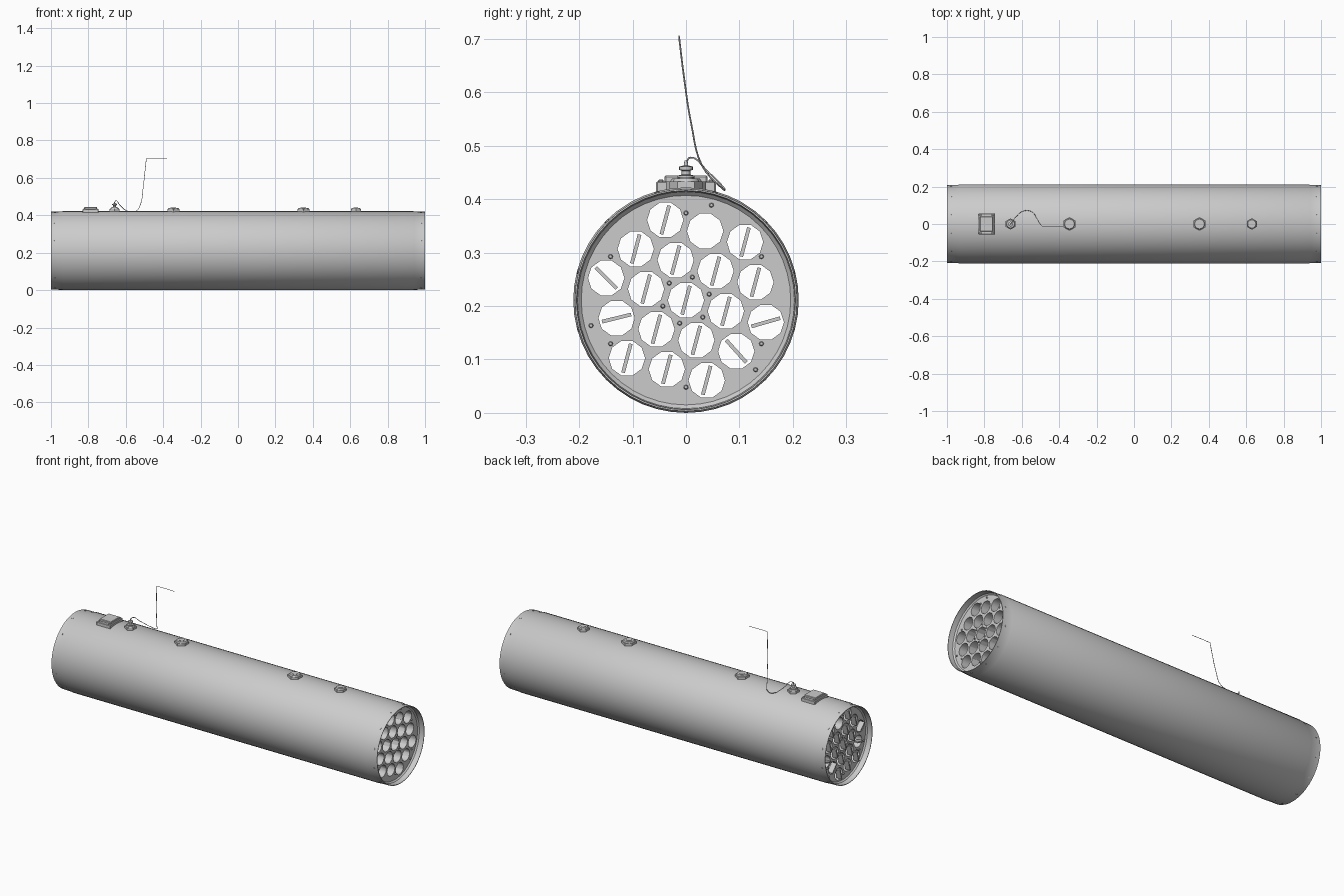
import bpy, bmesh, math
from mathutils import Matrix, Vector

if "Cube" in bpy.data.objects:
    bpy.data.objects.remove(bpy.data.objects["Cube"])

CZ, PITCH, TUBE_R = 0.211, 0.0775, 0.034
TILT = math.radians(-15.5)
PLATE_X = 0.965


def make_object(name, bm, smooth=True):
    bmesh.ops.recalc_face_normals(bm, faces=bm.faces)
    mesh = bpy.data.meshes.new(name)
    bm.to_mesh(mesh)
    bm.free()
    ob = bpy.data.objects.new(name, mesh)
    bpy.context.collection.objects.link(ob)
    if smooth:
        bpy.ops.object.select_all(action='DESELECT')
        ob.select_set(True)
        bpy.context.view_layer.objects.active = ob
        bpy.ops.object.shade_smooth_by_angle(angle=math.radians(32))
    return ob


def add_cyl(bm, p, axis, r, depth, n, r2=None):
    rot = Vector((0, 0, 1)).rotation_difference(Vector(axis)).to_matrix().to_4x4()
    bmesh.ops.create_cone(bm, cap_ends=True, segments=n, radius1=r, radius2=r if r2 is None else r2,
                          depth=depth, matrix=Matrix.Translation(p) @ rot)


def add_box(bm, p, size, rot_x=0):
    m = Matrix.Translation(p) @ Matrix.Rotation(rot_x, 4, 'X') @ Matrix.Diagonal((*size, 1))
    return bmesh.ops.create_cube(bm, size=1, matrix=m)['verts']


def lathe(bm, profile, origin, axis, n):
    """Spin (along, radius) pairs about an axis through origin."""
    axis, origin = Vector(axis), Vector(origin)
    side = Vector((0, 1, 0))
    vs = [bm.verts.new(origin + axis * a + side * r) for a, r in profile]
    es = [bm.edges.new(e) for e in zip(vs, vs[1:])]
    bmesh.ops.spin(bm, geom=vs + es, cent=origin, axis=axis, angle=math.tau, steps=n)
    bmesh.ops.remove_doubles(bm, verts=bm.verts, dist=1e-5)


# hexagonal layout of the nineteen tubes
tubes = []
for i in range(-2, 3):
    for j in range(-2, 3):
        if abs(i + j) <= 2:
            v = Vector((i + j * 0.5, j * math.sqrt(3) / 2)) * PITCH
            v.rotate(Matrix.Rotation(TILT, 2))
            tubes.append(Vector((0, v.x, CZ + v.y)))

# pod body: outer skin, end bands, rims and recessed end plates
half = [(PLATE_X, 0), (PLATE_X, 0.196), (0.972, 0.203), (1.0, 0.205), (1.0, 0.208), (0.94, 0.2095), (0.937, 0.211)]
bm = bmesh.new()
lathe(bm, half + [(-a, r) for a, r in reversed(half)], (0, 0, CZ), (1, 0, 0), 48)
body = make_object("pod_body", bm, smooth=False)

# bore the launch tubes
bm = bmesh.new()
for t in tubes:
    add_cyl(bm, t, (1, 0, 0), TUBE_R, 2.2, 10)
cutter = make_object("tube_cutter", bm, smooth=False)
cutter.hide_render = True
mod = body.modifiers.new("tubes", 'BOOLEAN')
mod.object, mod.operation, mod.solver = cutter, 'DIFFERENCE', 'EXACT'
bpy.context.view_layer.objects.active = body
body.select_set(True)
bpy.ops.object.modifier_apply(modifier=mod.name)
bpy.data.objects.remove(cutter)
bpy.ops.object.select_all(action='DESELECT')
body.select_set(True)
bpy.context.view_layer.objects.active = body
bpy.ops.object.shade_smooth_by_angle(angle=math.radians(38))

# contact arms across the rear of the tubes; a few are turned, one is missing
turned = {(-0.15, 0.25): 135, (-0.13, 0.18): 14, (0.15, 0.17): 16, (0.096, 0.118): 132}
bm = bmesh.new()
for t in tubes:
    if (t - Vector((0, 0.035, 0.345))).length < 0.02:
        continue
    ang = 75
    for (y, z), a in turned.items():
        if (t - Vector((0, y, z))).length < 0.02:
            ang = a
    add_box(bm, t + Vector((-0.965, 0, 0)), (0.03, 0.056, 0.007), math.radians(ang))
make_object("contact_arms", bm, smooth=False)

# end plate screws and rivets round the end bands
bm = bmesh.new()
for s in (-1, 1):
    spots = [(0.184, 75 + 120 * k) for k in range(3)] + [(0.163, 30 + 60 * k) for k in range(6)]
    spots += [(PITCH / math.sqrt(3), 14.5 + 60 * k) for k in range(6)]
    for r, a in spots:
        a = math.radians(a)
        add_cyl(bm, (s * (PLATE_X + 0.002), r * math.cos(a), CZ + r * math.sin(a)), (s, 0, 0),
                0.005, 0.008, 8, 0.003)
    for k in range(12):
        a = math.tau * (k + 0.5) / 12
        d = Vector((0, math.cos(a), math.sin(a)))
        add_cyl(bm, Vector((s * 0.978, 0, CZ)) + d * 0.2085, d, 0.005, 0.003, 8)
make_object("screws_and_rivets", bm)

# hexagonal suspension lugs and caps along the top
bm = bmesh.new()
for x, r in ((-0.345, 0.037), (0.35, 0.037), (0.63, 0.031), (-0.66, 0.030)):
    add_cyl(bm, (x, 0, 0.422), (0, 0, 1), r, 0.022, 6)
    add_cyl(bm, (x, 0, 0.436), (0, 0, 1), r * 0.8, 0.006, 16, r * 0.7)
    add_cyl(bm, (x, 0, 0.439), (0, 0, 1), r * 0.4, 0.004, 12)
make_object("suspension_lugs", bm)

# cable socket post
bm = bmesh.new()
lathe(bm, [(0.425, 0), (0.425, 0.016), (0.444, 0.016), (0.446, 0.008), (0.453, 0.008), (0.455, 0.013),
           (0.461, 0.013), (0.463, 0.004), (0.472, 0.003), (0.472, 0)], (-0.66, 0, 0), (0, 0, 1), 14)
make_object("cable_post", bm)

# electrical receptacle box on a base plate
bm = bmesh.new()
add_box(bm, (-0.788, 0, 0.418), (0.085, 0.112, 0.03))
add_box(bm, (-0.788, 0, 0.433), (0.07, 0.08, 0.022))
for y in (-0.047, 0.047):
    for x in (-0.82, -0.756):
        add_cyl(bm, (x, y, 0.434), (0, 0, 1), 0.006, 0.006, 8)
ob = make_object("receptacle_box", bm, smooth=False)
bev = ob.modifiers.new("bevel", 'BEVEL')
bev.width, bev.segments = 0.003, 1


def wire(name, pts, r):
    cu = bpy.data.curves.new(name, 'CURVE')
    cu.dimensions, cu.bevel_depth, cu.bevel_resolution, cu.resolution_u = '3D', r, 1, 5
    cu.use_fill_caps = True
    sp = cu.splines.new('BEZIER')
    sp.bezier_points.add(len(pts) - 1)
    for bp, p in zip(sp.bezier_points, pts):
        bp.co = p
        bp.handle_left_type = bp.handle_right_type = 'AUTO'
    ob = bpy.data.objects.new(name, cu)
    bpy.context.collection.objects.link(ob)


# loose lead rising from the post, with its safety pin strip at the tip
wire("lead_wire", [(-0.66, 0, 0.468), (-0.653, 0.008, 0.478), (-0.63, 0.04, 0.452), (-0.59, 0.07, 0.422),
                   (-0.55, 0.068, 0.42), (-0.52, 0.03, 0.463), (-0.508, 0.01, 0.54), (-0.498, -0.004, 0.63),
                   (-0.49, -0.013, 0.704)], 0.0016)
wire("lead_tip", [(-0.49, -0.013, 0.704), (-0.44, -0.013, 0.705), (-0.38, -0.013, 0.704)], 0.0012)
